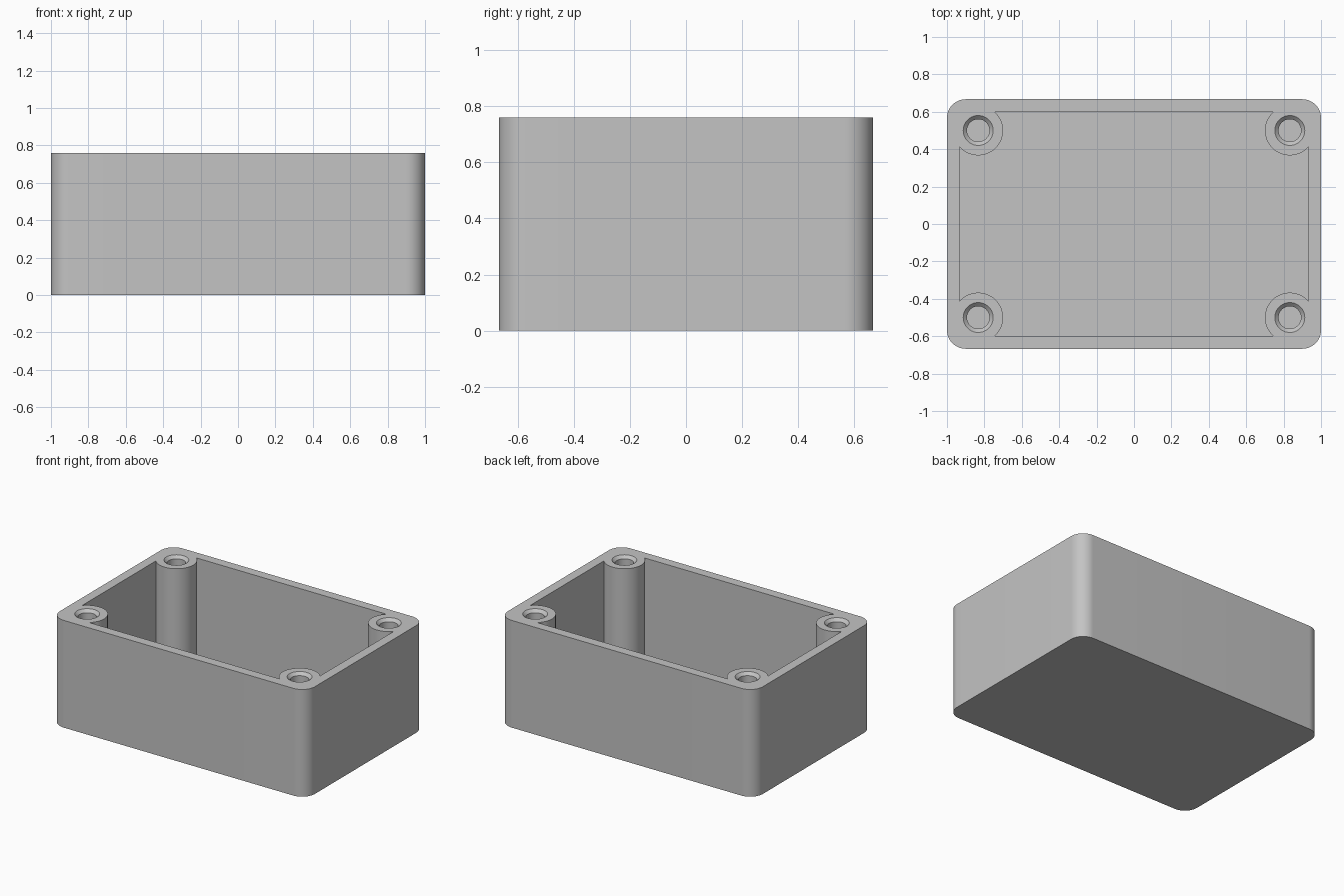
import bpy, bmesh, math

old = bpy.data.objects.get("Cube")
if old:
    bpy.data.objects.remove(old)

# Main dimensions
HALF_X, HALF_Y, HEIGHT = 1.0, 0.667, 0.76
WALL, FLOOR, CORNER = 0.067, 0.067, 0.1
POST_X, POST_Y, POST_R = 0.833, 0.5, 0.133
HOLE_R, RIM_R, CHAMFER = 0.06, 0.08, 0.02
SEGMENTS = 64

grey = bpy.data.materials.new("plain grey")
grey.use_nodes = True
colour = (0.55, 0.55, 0.55, 1)
grey.diffuse_color = colour
grey.node_tree.nodes["Principled BSDF"].inputs["Base Color"].default_value = colour


def loft(bm, rings):
    """Skin a stack of matching point rings and cap both ends."""
    loops = [[bm.verts.new(p) for p in ring] for ring in rings]
    for low, high in zip(loops, loops[1:]):
        for i in range(len(low)):
            j = (i + 1) % len(low)
            bm.faces.new((low[i], low[j], high[j], high[i]))
    bm.faces.new(reversed(loops[0]))
    bm.faces.new(loops[-1])


def circle(x, y, z, r):
    angles = [math.tau * i / SEGMENTS for i in range(SEGMENTS)]
    return [(x + r * math.cos(a), y + r * math.sin(a), z) for a in angles]


def rounded_rectangle(hx, hy, z, r, steps=16):
    points = []
    for k, (sx, sy) in enumerate(((1, 1), (-1, 1), (-1, -1), (1, -1))):
        for i in range(steps + 1):
            a = math.pi / 2 * (k + i / steps)
            points.append((sx * (hx - r) + r * math.cos(a),
                           sy * (hy - r) + r * math.sin(a), z))
    return points


def make(name, stacks):
    bm = bmesh.new()
    for rings in stacks:
        loft(bm, rings)
    mesh = bpy.data.meshes.new(name)
    bm.to_mesh(mesh)
    bm.free()
    mesh.materials.append(grey)
    obj = bpy.data.objects.new(name, mesh)
    bpy.context.collection.objects.link(obj)
    return obj


def subtract(target, cutter):
    mod = target.modifiers.new("cut", "BOOLEAN")
    mod.operation, mod.solver, mod.object = "DIFFERENCE", "EXACT", cutter
    bpy.ops.object.select_all(action="DESELECT")
    bpy.context.view_layer.objects.active = target
    target.select_set(True)
    bpy.ops.object.modifier_apply(modifier=mod.name)
    bpy.data.objects.remove(cutter)


posts = [(sx * POST_X, sy * POST_Y) for sx in (-1, 1) for sy in (-1, 1)]

# Outer shell with rounded upright corners
box = make("enclosure_box", [[rounded_rectangle(HALF_X, HALF_Y, z, CORNER)
                              for z in (0, HEIGHT)]])

# Cavity, leaving a round screw post standing in each corner
cavity = make("cavity_cutter", [[
    rounded_rectangle(HALF_X - WALL, HALF_Y - WALL, z, CORNER - WALL)
    for z in (FLOOR, HEIGHT + 0.1)]])
subtract(cavity, make("screw_posts", [
    [circle(x, y, z, POST_R) for z in (-0.1, HEIGHT + 0.2)] for x, y in posts]))
subtract(box, cavity)

# Chamfered screw holes
profile = ((HOLE_R, FLOOR), (HOLE_R, HEIGHT - CHAMFER), (RIM_R, HEIGHT),
           (RIM_R + CHAMFER, HEIGHT + CHAMFER))
subtract(box, make("hole_cutters", [
    [circle(x, y, z, r) for r, z in profile] for x, y in posts]))

bpy.ops.object.shade_smooth_by_angle(angle=math.radians(30))
